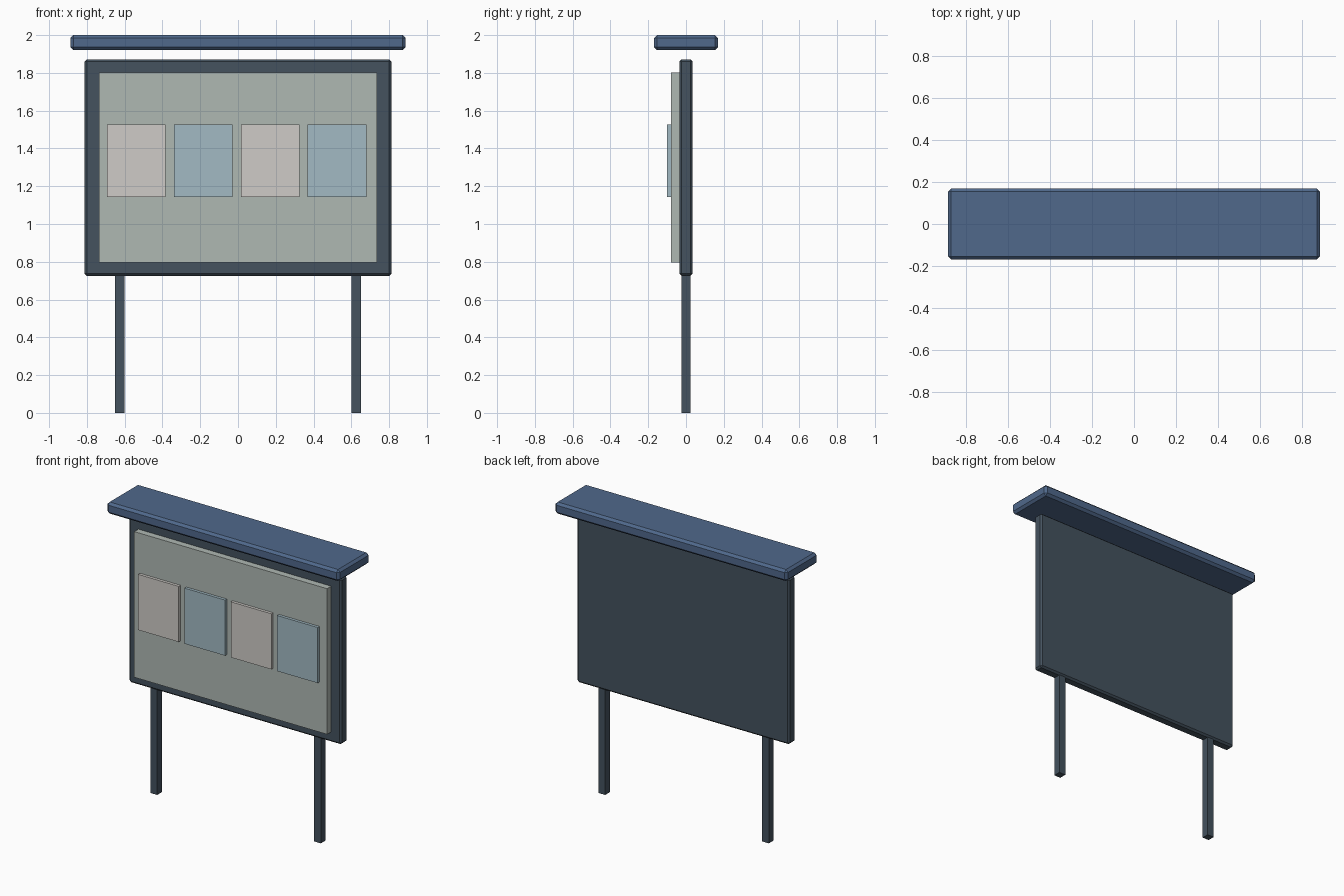
import bpy

if "Cube" in bpy.data.objects:
    bpy.data.objects.remove(bpy.data.objects["Cube"])


def material(name, rgb):
    mat = bpy.data.materials.new(name)
    mat.diffuse_color = (*rgb, 1)
    mat.use_nodes = True
    mat.node_tree.nodes["Principled BSDF"].inputs["Base Color"].default_value = mat.diffuse_color
    return mat


def box(name, x, y, z, mat, chamfer=0):
    """Box from (min, max) ranges, with an optional single-step chamfer."""
    ranges = (x, y, z)
    bpy.ops.mesh.primitive_cube_add(size=1, location=[(a + b) / 2 for a, b in ranges])
    ob = bpy.context.object
    ob.name = ob.data.name = name
    ob.scale = [b - a for a, b in ranges]
    bpy.ops.object.transform_apply(location=False, rotation=False, scale=True)
    ob.data.materials.append(mat)
    if chamfer:
        bev = ob.modifiers.new("chamfer", 'BEVEL')
        bev.width = chamfer
        bev.segments = 1
    return ob


dark = material("dark_metal", (0.058, 0.084, 0.112))
blue = material("roof_blue", (0.08, 0.14, 0.26))
board = material("board_grey", (0.43, 0.48, 0.45))
cream = material("paper_cream", (0.62, 0.60, 0.57))
pale = material("paper_blue", (0.36, 0.49, 0.55))

# Roof cap floating just above the frame
box("roof", (-0.888, 0.888), (-0.17, 0.17), (1.92, 2.0), blue, 0.016)

# Backing frame and raised pin board
box("frame", (-0.812, 0.812), (-0.035, 0.035), (0.725, 1.872), dark, 0.012)
box("pin_board", (-0.737, 0.737), (-0.08, -0.034), (0.797, 1.803), board)

# Row of four notices in alternating colours
for i in range(4):
    cx = -0.538 + 0.354 * i
    box(f"notice_{i + 1}", (cx - 0.155, cx + 0.155), (-0.10, -0.079),
        (1.143, 1.527), pale if i % 2 else cream)

# Two posts, tucked into the underside of the frame
for side, cx in (("left", -0.625), ("right", 0.625)):
    box(f"{side}_post", (cx - 0.025, cx + 0.025), (-0.025, 0.025), (0, 0.75), dark)
